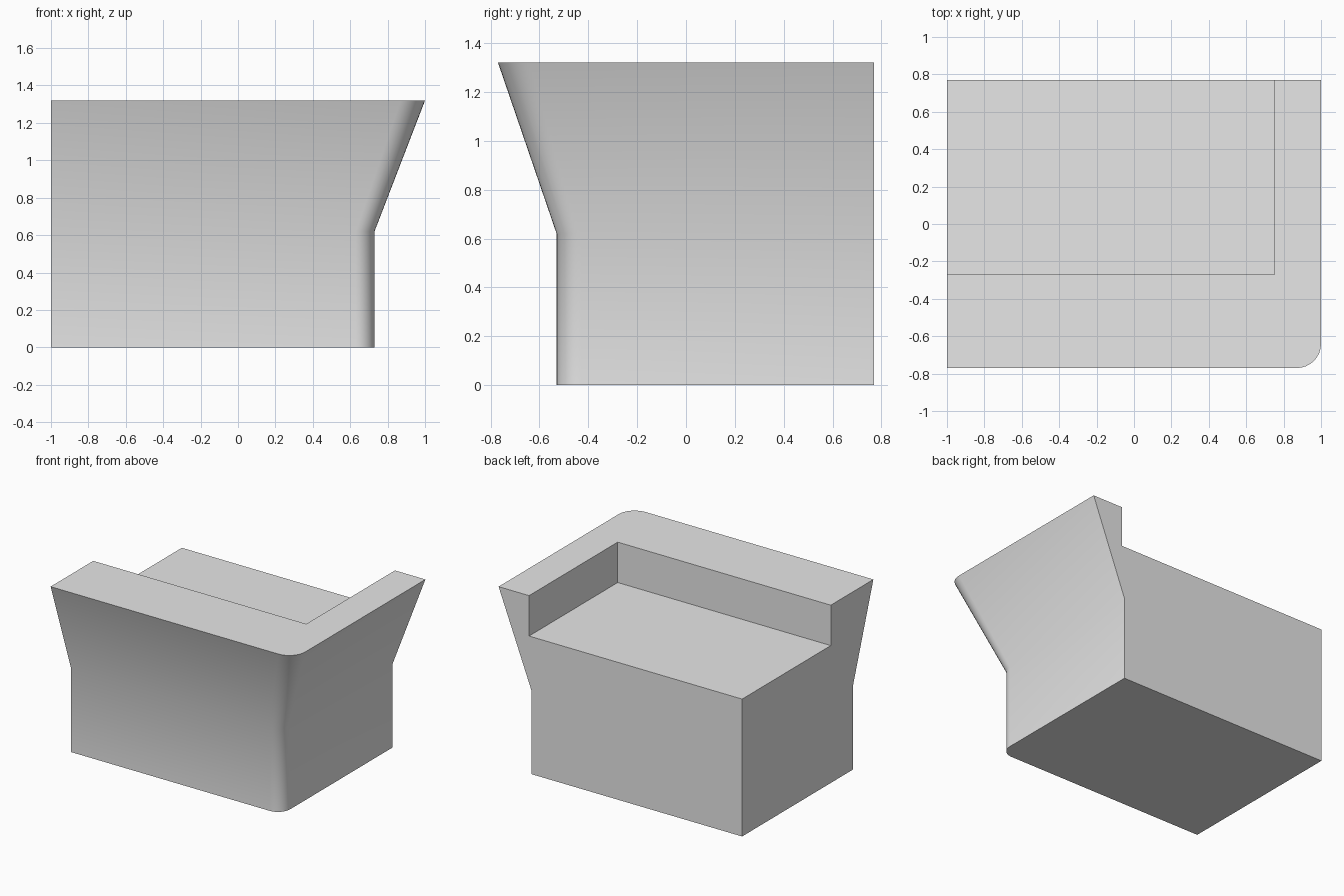
import bpy, bmesh, math

cube = bpy.data.objects.get("Cube")
if cube:
    bpy.data.objects.remove(cube, do_unlink=True)

LEFT, BACK = -1.0, 0.77
TOP, KNEE, FLOOR = 1.32, 0.62, 1.02
INNER_X, INNER_Y = 0.75, -0.27
SEGMENTS = 8

grey = bpy.data.materials.new("light grey")
grey.use_nodes = True
grey.diffuse_color = (0.8, 0.8, 0.8, 1)
grey.node_tree.nodes["Principled BSDF"].inputs["Base Color"].default_value = grey.diffuse_color

bm = bmesh.new()


def outer_ring(x, y, radius, z):
    """Outer wall outline: front edge, rounded corner, side edge."""
    points = [(LEFT, y)]
    for i in range(SEGMENTS + 1):
        a = math.pi / 2 * (i / SEGMENTS - 1)
        points.append((x - radius + radius * math.cos(a),
                       y + radius + radius * math.sin(a)))
    points.append((x, BACK))
    return [bm.verts.new((px, py, z)) for px, py in points]


def inner_ring(z):
    """Outline of the square recess."""
    return [bm.verts.new((px, py, z)) for px, py in
            ((LEFT, INNER_Y), (INNER_X, INNER_Y), (INNER_X, BACK))]


def bridge(lower, upper, smooth=False):
    for i in range(len(lower) - 1):
        face = bm.faces.new((lower[i], lower[i + 1], upper[i + 1], upper[i]))
        face.smooth = smooth


# Flared outer walls
base = outer_ring(0.73, -0.53, 0.10, 0)
knee = outer_ring(0.73, -0.53, 0.10, KNEE)
rim = outer_ring(1.0, -0.77, 0.13, TOP)
bridge(base, knee, True)
bridge(knee, rim, True)

# Raised rim and recessed floor
rim_inner, floor = inner_ring(TOP), inner_ring(FLOOR)
bm.faces.new(rim + rim_inner[::-1])
bridge(rim_inner, floor)
floor_corner = bm.verts.new((LEFT, BACK, FLOOR))
base_corner = bm.verts.new((LEFT, BACK, 0))
bm.faces.new(floor + [floor_corner])

# Underside and the two flat cut ends
bm.faces.new([base_corner] + base[::-1])
for end in (0, -1):
    bm.faces.new((base_corner, base[end], knee[end], rim[end],
                  rim_inner[end], floor[end], floor_corner))

bmesh.ops.recalc_face_normals(bm, faces=bm.faces)
mesh = bpy.data.meshes.new("corner_block")
bm.to_mesh(mesh)
bm.free()
mesh.materials.append(grey)

block = bpy.data.objects.new("corner_block", mesh)
bpy.context.collection.objects.link(block)
bpy.ops.object.select_all(action="DESELECT")
block.select_set(True)
bpy.context.view_layer.objects.active = block
bpy.ops.object.shade_smooth_by_angle(angle=math.radians(30))
